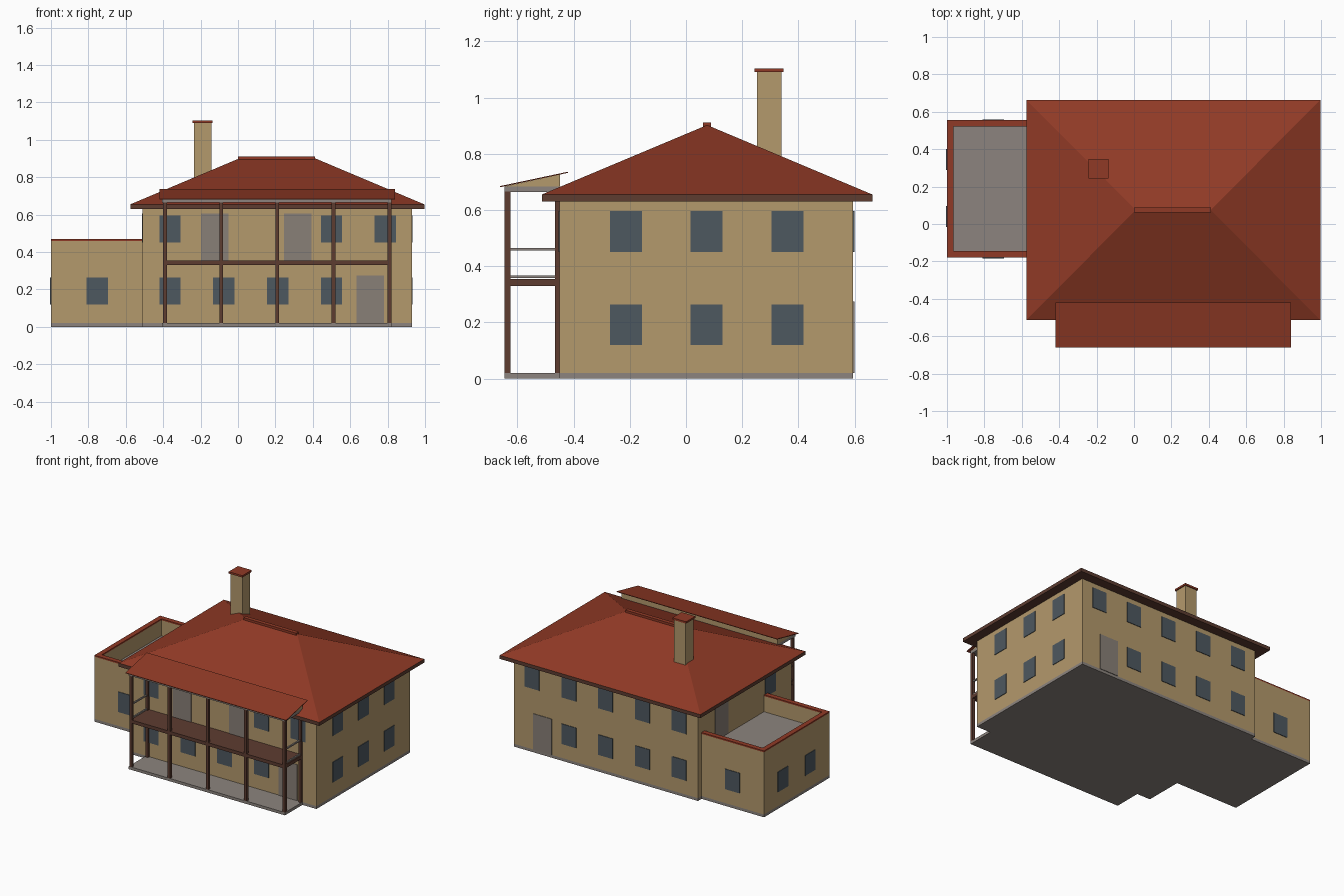
import bpy
import bmesh

cube = bpy.data.objects.get("Cube")
if cube:
    bpy.data.objects.remove(cube, do_unlink=True)


def material(name, rgb):
    m = bpy.data.materials.new(name)
    m.use_nodes = True
    m.diffuse_color = (*rgb, 1)
    m.node_tree.nodes["Principled BSDF"].inputs["Base Color"].default_value = (*rgb, 1)
    return m


TAN = material("tan plaster", (0.456, 0.319, 0.15))
RED = material("red roof tile", (0.28, 0.042, 0.019))
BROWN = material("dark timber", (0.11, 0.045, 0.03))
GREY = material("grey stone", (0.262, 0.231, 0.209))
GLASS = material("window glass", (0.076, 0.098, 0.117))
DOOR = material("door grey", (0.25, 0.215, 0.185))


def mesh_object(name, verts, faces, mat):
    bm = bmesh.new()
    vs = [bm.verts.new(v) for v in verts]
    for f in faces:
        bm.faces.new([vs[i] for i in f])
    bmesh.ops.recalc_face_normals(bm, faces=bm.faces)
    me = bpy.data.meshes.new(name)
    bm.to_mesh(me)
    bm.free()
    me.materials.append(mat)
    ob = bpy.data.objects.new(name, me)
    bpy.context.collection.objects.link(ob)
    return ob


def box(name, x, y, z, mat):
    """Box from (min, max) ranges on each axis."""
    verts = [(a, b, c) for a in x for b in y for c in z]
    faces = [(0, 1, 3, 2), (4, 5, 7, 6), (0, 1, 5, 4),
             (2, 3, 7, 6), (0, 2, 6, 4), (1, 3, 7, 5)]
    return mesh_object(name, verts, faces, mat)


def extrude_x(name, x, profile, mat):
    """Prism along x from a (y, z) outline."""
    n = len(profile)
    verts = [(a, y, z) for a in x for y, z in profile]
    faces = [tuple(range(n)), tuple(range(n, 2 * n))]
    faces += [(i, (i + 1) % n, n + (i + 1) % n, n + i) for i in range(n)]
    return mesh_object(name, verts, faces, mat)


def panel(name, axis, wall, centre, width, z, mat):
    """Thin plate on a wall that is perpendicular to the axis."""
    across = (centre - width / 2, centre + width / 2)
    depth = (wall - 0.004, wall + 0.004)
    if axis == "x":
        return box(name, depth, across, z, mat)
    return box(name, across, depth, z, mat)


# Main house and base slabs
X, Y = (-0.51, 0.93), (-0.45, 0.595)
AX, AY = (-1.0, -0.51), (-0.18, 0.555)
PX, PY = (-0.405, 0.82), (-0.645, -0.45)
SLAB = (0, 0.02)
box("house_base", X, Y, SLAB, GREY)
box("annex_base", AX, AY, SLAB, GREY)
box("porch_base", PX, PY, SLAB, GREY)
box("house_walls", X, Y, (0.02, 0.635), TAN)

# Hipped roof with eaves and ridge cap
RX, RY, EAVE, RIDGE = (-0.576, 0.996), (-0.513, 0.663), 0.655, 0.902
box("eaves", RX, RY, (0.63, EAVE), BROWN)
corners = [(RX[0], RY[0]), (RX[1], RY[0]), (RX[1], RY[1]), (RX[0], RY[1])]
mesh_object("hipped_roof",
            [(a, b, EAVE) for a, b in corners] + [(0.01, 0.075, RIDGE), (0.41, 0.075, RIDGE)],
            [(0, 1, 5, 4), (1, 2, 5), (2, 3, 4, 5), (3, 0, 4), (0, 1, 2, 3)], RED)
box("ridge_cap", (0, 0.413), (0.061, 0.089), (0.89, 0.912), RED)

# Chimney
box("chimney", (-0.235, -0.143), (0.252, 0.34), (0.7, 1.09), TAN)
box("chimney_cap", (-0.243, -0.136), (0.243, 0.347), (1.09, 1.103), RED)

# Annex with walled roof terrace
T, TOP, RIM = 0.035, 0.46, 0.47
box("annex_core", AX, AY, (0.02, 0.34), TAN)
box("terrace_floor", (AX[0] + T, AX[1]), (AY[0] + T, AY[1] - T), (0.34, 0.35), GREY)
parapets = {"side": ((AX[0], AX[0] + T), AY),
            "front": ((AX[0] + T, AX[1]), (AY[0], AY[0] + T)),
            "back": ((AX[0] + T, AX[1]), (AY[1] - T, AY[1]))}
for side, (px, py) in parapets.items():
    box(side + "_parapet", px, py, (0.34, TOP), TAN)
    box(side + "_coping", px, py, (TOP, RIM), RED)

# Windows and doors of the main house
LOW, HIGH = (0.12, 0.263), (0.45, 0.596)
W, D = 0.114, 0.147
LOW_DOOR, HIGH_DOOR = (0.02, 0.275), (0.352, 0.605)
columns = [-0.364 + 0.288 * i for i in range(5)]
for side, wall in (("front", Y[0]), ("back", Y[1])):
    for c in columns[:4]:
        panel(side + "_lower_window", "y", wall, c, W, LOW, GLASS)
    panel(side + "_door", "y", wall, 0.708, D, LOW_DOOR, DOOR)
for c in columns:
    panel("back_upper_window", "y", Y[1], c, W, HIGH, GLASS)
for i in (0, 3, 4):
    panel("front_upper_window", "y", Y[0], columns[i], W, HIGH, GLASS)
for c in (-0.123, 0.32):
    panel("balcony_door", "y", Y[0], c, D, HIGH_DOOR, DOOR)
for c in (-0.214, 0.073, 0.361):
    for z in (LOW, HIGH):
        panel("left_window", "x", X[1], c, W, z, GLASS)
panel("terrace_window", "x", X[0], -0.214, W, HIGH, GLASS)
panel("terrace_door", "x", X[0], 0.33, D, HIGH_DOOR, DOOR)

# Annex windows
for wall in AY:
    panel("annex_window", "y", wall, -0.753, W, LOW, GLASS)
for c in (0.04, 0.345):
    panel("annex_side_window", "x", AX[0], c, W, LOW, GLASS)

# Porch posts, balcony floor and end rails
posts = [-0.39 + 0.3 * i for i in range(5)]
for i, c in enumerate(posts):
    span = (c - 0.01, c + 0.01)
    box("front_post", span, (-0.645, -0.625), (0.02, 0.665), BROWN)
    if i in (0, 4):
        box("back_post", span, (-0.466, -0.448), (0.02, 0.665), BROWN)
        for z in (0.362, 0.46):
            box("end_rail", (c - 0.005, c + 0.005), (-0.64, -0.45), (z - 0.005, z + 0.005), GREY)
box("balcony_floor", (-0.4, 0.82), PY, (0.33, 0.354), BROWN)

# Porch ceiling, gable wedge and sloping roof
box("porch_ceiling", PX, PY, (0.664, 0.684), GREY)
extrude_x("porch_gable", PX, [(-0.645, 0.684), (-0.448, 0.684), (-0.448, 0.726)], TAN)
extrude_x("porch_roof", (-0.42, 0.84),
          [(-0.661, 0.681), (-0.42, 0.732), (-0.42, 0.736), (-0.661, 0.685)], RED)
